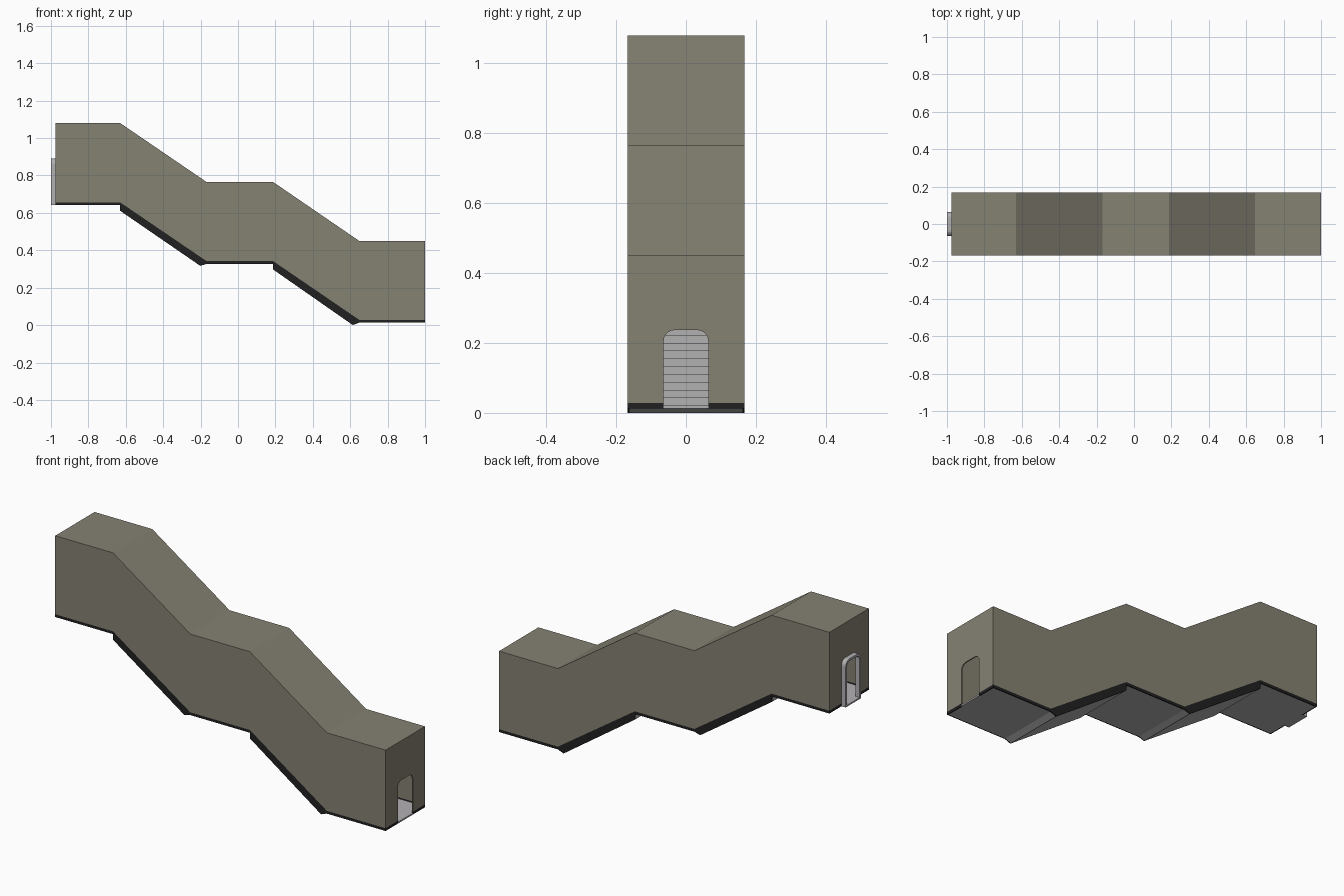
import bpy, bmesh, math

if "Cube" in bpy.data.objects:
    bpy.data.objects.remove(bpy.data.objects["Cube"])

W, T = 0.168, 0.006            # half width of the passage, panel thickness
D = 0.064                      # half width of the doorways
XL, XR = -0.975, 1.0           # end faces
STEPS = 14


def material(name, color):
    m = bpy.data.materials.new(name)
    m.diffuse_color = (*color, 1)
    m.use_nodes = True
    m.node_tree.nodes["Principled BSDF"].inputs["Base Color"].default_value = m.diffuse_color
    return m


wall_mat = material("olive grey wall", (0.235, 0.223, 0.171))
dark_mat = material("black skirting", (0.015, 0.015, 0.015))
floor_mat = material("light grey metal", (0.45, 0.44, 0.45))


def prism(name, pts, axis, a, b, mat):
    """Extrude a 2D outline from a to b; outline is (x, z) for axis y, (y, z) for axis x."""
    bm = bmesh.new()

    def vert(p, t):
        return bm.verts.new((p[0], t, p[1]) if axis == 'y' else (t, p[0], p[1]))
    va = [vert(p, a) for p in pts]
    vb = [vert(p, b) for p in pts]
    bm.faces.new(va)
    bm.faces.new(vb[::-1])
    n = len(pts)
    for i in range(n):
        j = (i + 1) % n
        bm.faces.new((va[j], va[i], vb[i], vb[j]))
    bmesh.ops.recalc_face_normals(bm, faces=bm.faces[:])
    me = bpy.data.meshes.new(name)
    bm.to_mesh(me)
    bm.free()
    me.materials.append(mat)
    ob = bpy.data.objects.new(name, me)
    bpy.context.collection.objects.link(ob)
    return ob


def rect(u0, u1, z0, z1):
    return [(u0, z0), (u1, z0), (u1, z1), (u0, z1)]


def arch(half, z0, z1, r, seg=5):
    """Doorway outline with rounded top corners, from +half round to -half."""
    pts = [(half, z0)]
    for k in range(seg + 1):
        t = k / seg * math.pi / 2
        pts.append((half - r + r * math.cos(t), z1 - r + r * math.sin(t)))
    return pts + [(-y, z) for y, z in reversed(pts)]


# profiles along the passage, high end to low end
roof = [(XL, 1.08), (-0.63, 1.08), (-0.168, 0.765), (0.188, 0.765), (0.648, 0.45), (XR, 0.45)]
hem = [(XL, 0.656), (-0.63, 0.656), (-0.168, 0.342), (0.188, 0.342), (0.648, 0.028), (XR, 0.028)]
base = [(XL, 0.641), (-0.63, 0.641), (-0.63, 0.611), (-0.202, 0.317), (-0.168, 0.327),
        (0.188, 0.327), (0.188, 0.297), (0.614, 0.0), (0.648, 0.013), (XR, 0.013)]

# side walls and their skirting
for side, s in (("front", -1), ("back", 1)):
    prism(side + "_wall", roof + hem[::-1], 'y', s * W, s * (W - T), wall_mat)
    prism(side + "_skirting", hem + base[::-1], 'y', s * W, s * (W - T), dark_mat)

# roof panel
prism("roof", roof + [(x, z - T) for x, z in reversed(roof)], 'y', -W + T, W - T, wall_mat)

# floor with two flights of steps
inner = W - T
top = [(XL + T, 0.649)]
for x0, x1, z0, z1 in ((-0.63, -0.168, 0.649, 0.335), (0.188, 0.648, 0.335, 0.021)):
    run, rise = (x1 - x0) / STEPS, (z0 - z1) / STEPS
    for i in range(STEPS):
        x = x0 + i * run
        top += [(x, z0 - i * rise), (x, z0 - (i + 1) * rise)]
top.append((XR - T, 0.021))
under = [(XL + T, 0.641)] + base[1:-1] + [(XR - T, 0.013)]
prism("stair_floor", top + under[::-1], 'y', -inner, inner, floor_mat)

# end walls with doorways, corner skirting and door sills
for end, a, b, zb, zh, zt in (("upper", XL, XL + T, 0.641, 0.656, 1.08),
                              ("lower", XR - T, XR, 0.013, 0.028, 0.45)):
    outline = [(-inner, zh), (-inner, zt - T), (inner, zt - T), (inner, zh)]
    prism(end + "_end_wall", outline + arch(D, zh, zb + 0.224, 0.032), 'x', a, b, wall_mat)
    for side, s in (("front", -1), ("back", 1)):
        prism(f"{end}_{side}_end_skirting", rect(s * D, s * inner, zb, zh), 'x', a, b, dark_mat)
    prism(end + "_door_sill", rect(-D, D, zb, zb + 0.008), 'x', a, b, floor_mat)

# protruding door frame and threshold at the upper end
frame_out = arch(0.065, 0.641, 0.892, 0.032)
frame_in = arch(0.055, 0.641, 0.880, 0.024)
prism("door_frame", frame_out + frame_in[::-1], 'x', -1.0, XL, floor_mat)
prism("door_threshold", rect(-0.055, 0.055, 0.641, 0.649), 'x', -1.0, XL, floor_mat)
